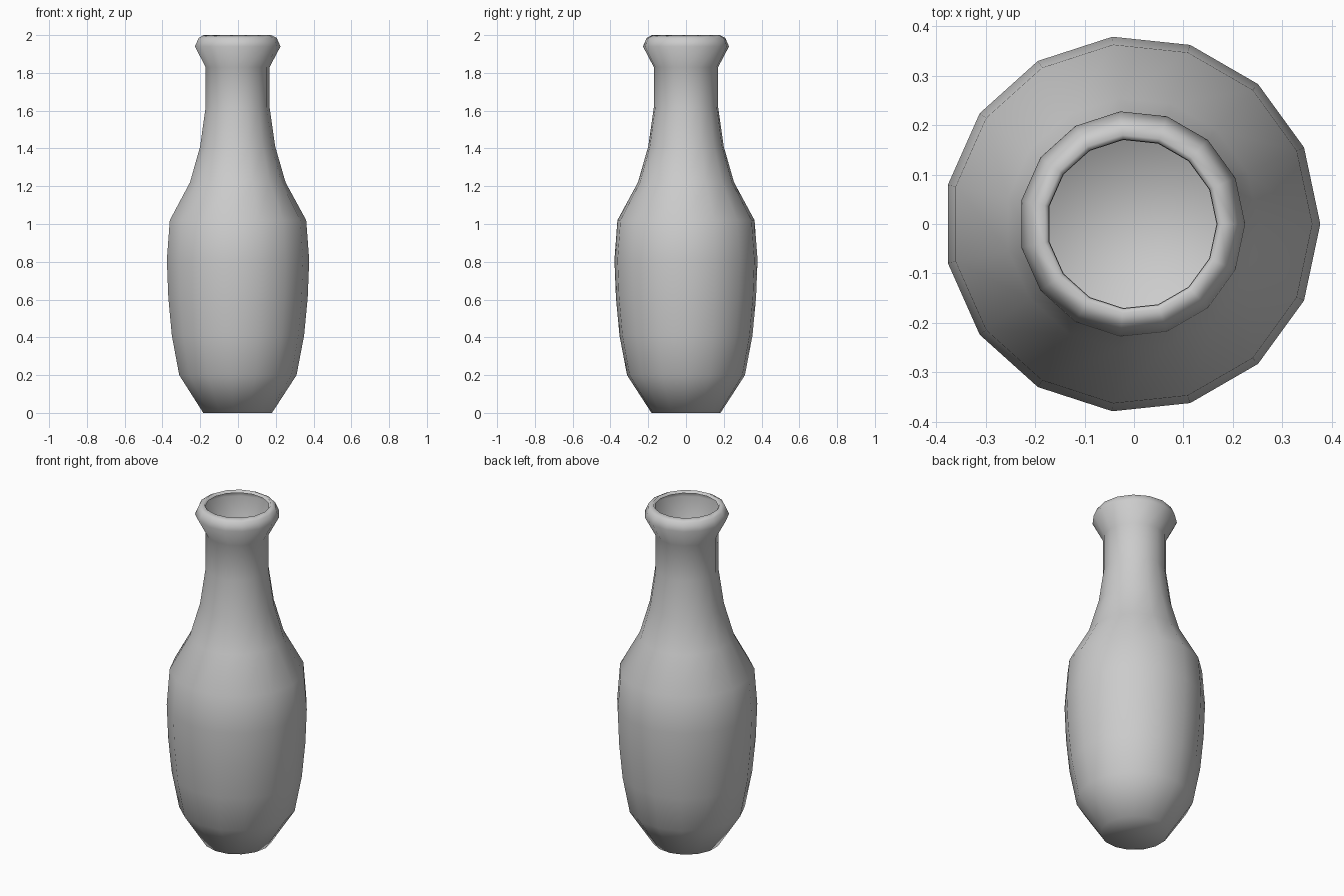
import bpy, bmesh, math

if "Cube" in bpy.data.objects:
    bpy.data.objects.remove(bpy.data.objects["Cube"])

SIDES = 15

# Bottle profile from foot to rolled lip: (radius, height)
PROFILE = [
    (0.184, 0.0), (0.314, 0.20), (0.354, 0.41), (0.373, 0.61), (0.381, 0.81),
    (0.365, 1.02), (0.256, 1.22), (0.201, 1.41), (0.171, 1.62), (0.171, 1.83),
    (0.229, 1.94), (0.209, 1.985), (0.181, 2.0), (0.172, 1.985),
]

# Lathe the thin-walled bottle; the odd side count needs a tiny x shift to centre it
bm = bmesh.new()
rings = []
for r, z in PROFILE:
    ring = []
    for i in range(SIDES):
        a = 2 * math.pi * i / SIDES
        ring.append(bm.verts.new((r * math.cos(a) - 0.004, r * math.sin(a), z)))
    rings.append(ring)

for low, high in zip(rings, rings[1:]):
    for i in range(SIDES):
        j = (i + 1) % SIDES
        bm.faces.new((low[i], low[j], high[j], high[i]))

# Closed foot, open mouth
bm.faces.new(list(reversed(rings[0])))

mesh = bpy.data.meshes.new("bottle")
bm.to_mesh(mesh)
bm.free()
mesh.shade_smooth()
bottle = bpy.data.objects.new("bottle", mesh)
bpy.context.collection.objects.link(bottle)
